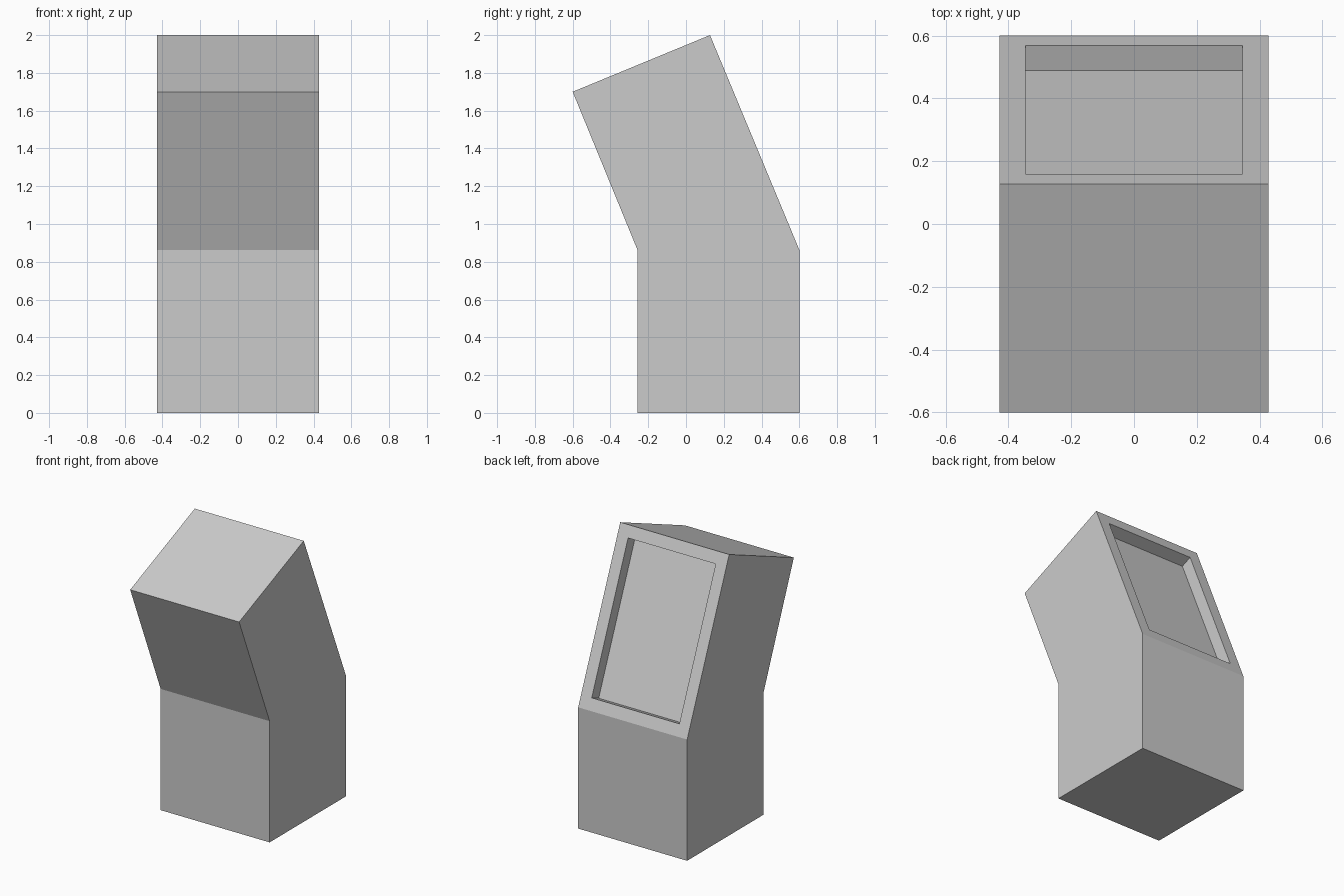
import bpy
import bmesh
from mathutils import Vector

if "Cube" in bpy.data.objects:
    bpy.data.objects.remove(bpy.data.objects["Cube"])

HALF_WIDTH = 0.429
BORDER = 0.084   # frame width around the recessed panel
DEPTH = 0.085    # depth of the recess

# Side sections as (y, z) front/back pairs: base, bend, tilted top
sections = [((-0.257, 0.0), (0.6, 0.0)),
            ((-0.257, 0.863), (0.6, 0.863)),
            ((-0.6, 1.70), (0.127, 2.0))]

bm = bmesh.new()
rings = []
for (fy, fz), (by, bz) in sections:
    rings.append([bm.verts.new(co) for co in (
        (-HALF_WIDTH, fy, fz), (HALF_WIDTH, fy, fz),
        (HALF_WIDTH, by, bz), (-HALF_WIDTH, by, bz))])

# Bent cabinet body
bm.faces.new(rings[0][::-1])
bm.faces.new(rings[-1])
panel = None
for low, high in zip(rings, rings[1:]):
    for i in range(4):
        j = (i + 1) % 4
        face = bm.faces.new((low[i], low[j], high[j], high[i]))
        if i == 2:
            panel = face  # ends as the sloping back face
bmesh.ops.recalc_face_normals(bm, faces=bm.faces[:])

# Recessed panel: inset a frame, then push the middle straight in
bmesh.ops.inset_individual(bm, faces=[panel], thickness=BORDER, use_even_offset=True)
panel.normal_update()
inward = Vector(panel.normal) * -DEPTH
floor = bmesh.ops.extrude_discrete_faces(bm, faces=[panel])["faces"][0]
bmesh.ops.translate(bm, verts=floor.verts[:], vec=inward)

mesh = bpy.data.meshes.new("bent_cabinet")
bm.to_mesh(mesh)
bm.free()
cabinet = bpy.data.objects.new("bent_cabinet", mesh)
bpy.context.collection.objects.link(cabinet)
